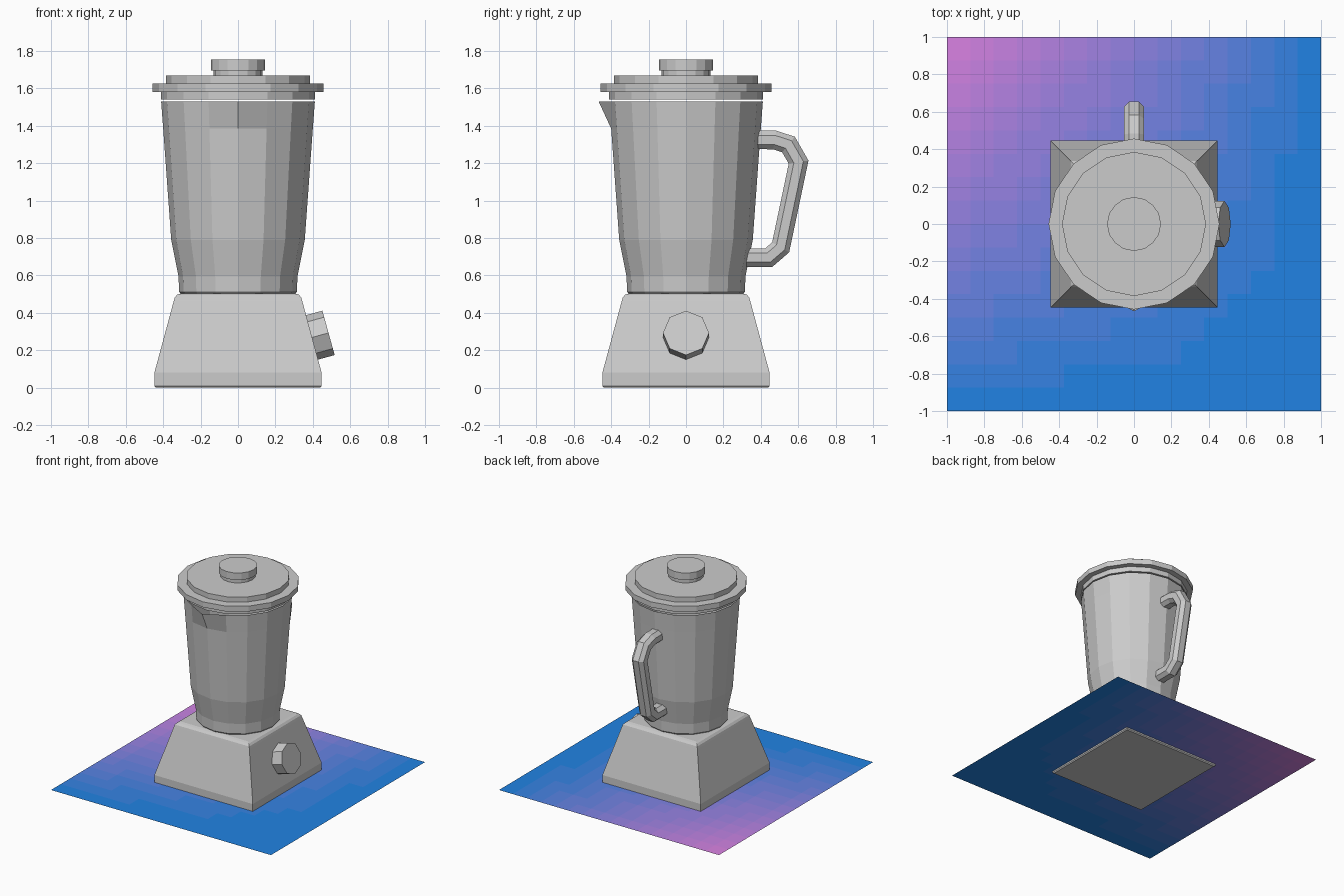
import bpy, bmesh, math
from mathutils import Vector

if "Cube" in bpy.data.objects:
    bpy.data.objects.remove(bpy.data.objects["Cube"])


def loft(name, rings, caps=(True, True)):
    """Skin a list of equal-length closed rings into a flat-shaded object."""
    bm = bmesh.new()
    loops = [[bm.verts.new(p) for p in ring] for ring in rings]
    n = len(loops[0])
    for a, b in zip(loops, loops[1:]):
        for i in range(n):
            j = (i + 1) % n
            bm.faces.new((a[i], a[j], b[j], b[i]))
    if caps[0]:
        bm.faces.new(loops[0][::-1])
    if caps[1]:
        bm.faces.new(loops[-1])
    bmesh.ops.recalc_face_normals(bm, faces=bm.faces)
    mesh = bpy.data.meshes.new(name)
    bm.to_mesh(mesh)
    bm.free()
    obj = bpy.data.objects.new(name, mesh)
    bpy.context.collection.objects.link(obj)
    return obj


def circle(r, z, n=16):
    return [Vector((r * math.cos(math.tau * i / n), r * math.sin(math.tau * i / n), z))
            for i in range(n)]


def square(r, z):
    return [Vector((x * r, y * r, z)) for x, y in ((1, 1), (-1, 1), (-1, -1), (1, -1))]


# Motor base: square frustum with a rounded top edge
loft("motor_base", [square(r, z) for r, z in (
    (0.44, 0), (0.447, 0.008), (0.447, 0.08), (0.343, 0.465),
    (0.338, 0.482), (0.325, 0.497), (0.305, 0.503))])

# Control knob: octagonal, square to the sloping right side
knob = loft("control_knob", [circle(0.123, -0.1, 8), circle(0.123, 0, 8)])
knob.location = (0.484, 0, 0.293)
knob.rotation_euler = (0, math.radians(74.5), 0)

# Jug: sixteen-sided, with the front rim vertex pulled out as a spout
jug_rings = [circle(r, z) for r, z in (
    (0.305, 0.50), (0.315, 0.512), (0.318, 0.595), (0.357, 0.79),
    (0.4, 1.385), (0.411, 1.53))]
jug_rings[-1][12].y = -0.467
loft("jug", jug_rings, caps=(True, False))

# Lid: skirt, flange and raised disc
loft("lid", [circle(r, z) for r, z in (
    (0.412, 1.54), (0.412, 1.582), (0.457, 1.582), (0.457, 1.626),
    (0.385, 1.626), (0.385, 1.668))])

# Cap in the middle of the lid
loft("lid_cap", [circle(r, z) for r, z in (
    (0.132, 1.66), (0.132, 1.697), (0.144, 1.697), (0.144, 1.755))])

# Handle: chamfered section swept along a path with mitred corners
path = [Vector((0, y, z)) for y, z in (
    (0.35, 1.326), (0.475, 1.324), (0.548, 1.3), (0.602, 1.206),
    (0.506, 0.75), (0.442, 0.695), (0.30, 0.695))]
section = [(0.054, 0.024), (0.026, 0.05), (-0.026, 0.05), (-0.054, 0.024),
           (-0.054, -0.024), (-0.026, -0.05), (0.026, -0.05), (0.054, -0.024)]
rings = []
for i, p in enumerate(path):
    d_in = (p - path[max(i - 1, 0)]).normalized()
    d_out = (path[min(i + 1, len(path) - 1)] - p).normalized()
    t = (d_in + d_out).normalized()
    side = Vector((0, -t.z, t.y))
    stretch = 1 / max(t.dot(d_out if i == 0 else d_in), 0.5)
    rings.append([p + Vector((x, 0, 0)) + side * (s * stretch) for x, s in section])
loft("handle", rings)

# Ground mat: blue, fading to purple towards the back left
N, SHADES = 16, 16
bm = bmesh.new()
bmesh.ops.create_grid(bm, x_segments=N, y_segments=N, size=1)
for f in bm.faces:
    c = f.calc_center_median()
    f.material_index = min(int((1 - c.x) * (1 + c.y) / 4 * SHADES), SHADES - 1)
mesh = bpy.data.meshes.new("ground_mat")
bm.to_mesh(mesh)
bm.free()
for k in range(SHADES):
    t = ((k + 0.5) / SHADES) ** 1.4
    mat = bpy.data.materials.new(f"mat_shade_{k}")
    mat.diffuse_color = (0.01 + 0.72 * t, 0.226, 0.77, 1)
    mat.use_nodes = True
    mat.node_tree.nodes["Principled BSDF"].inputs["Base Color"].default_value = mat.diffuse_color
    mesh.materials.append(mat)
mat_obj = bpy.data.objects.new("ground_mat", mesh)
mat_obj.location.z = 0.02
bpy.context.collection.objects.link(mat_obj)
